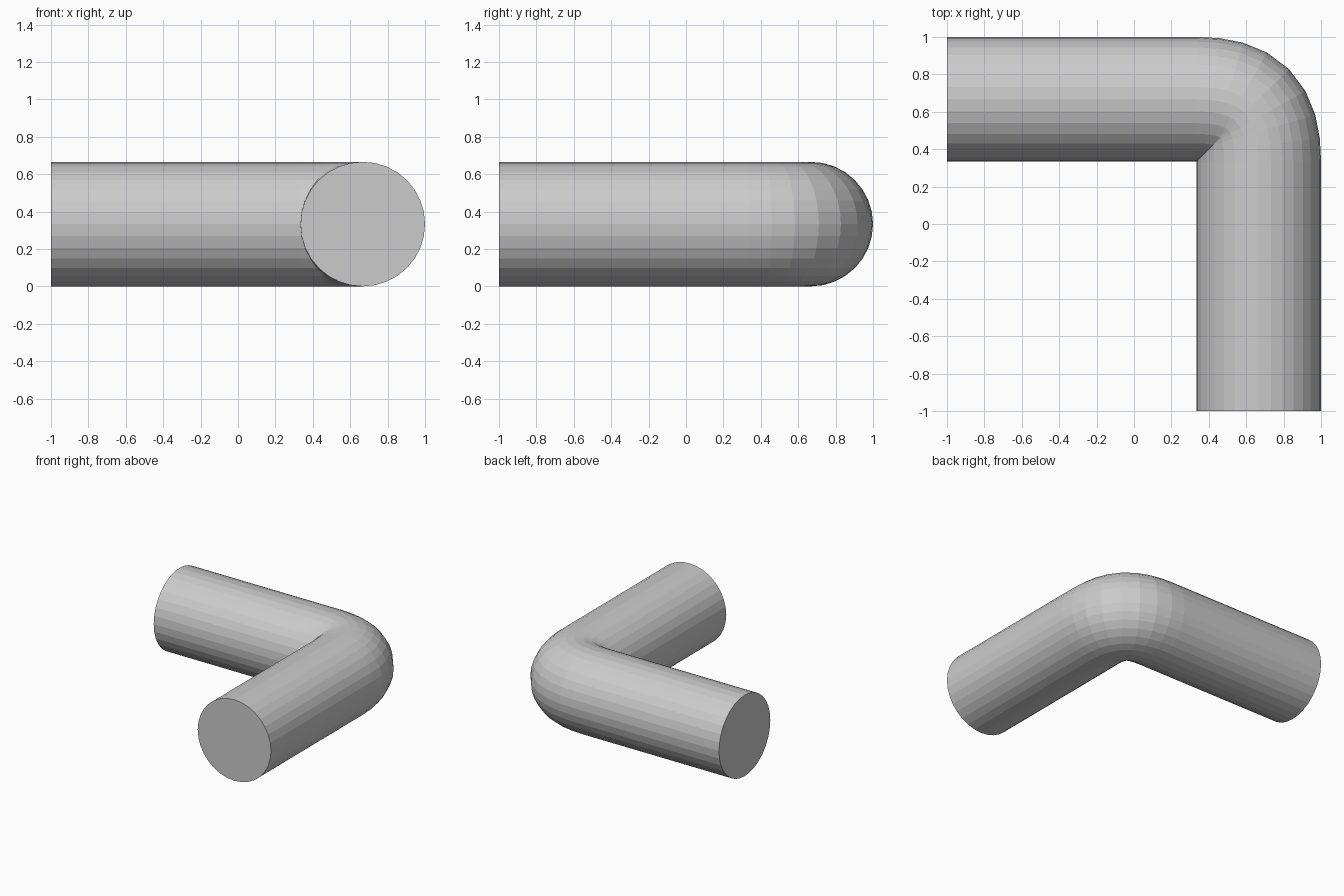
import bpy

if "Cube" in bpy.data.objects:
    bpy.data.objects.remove(bpy.data.objects["Cube"])

R = 0.333            # pipe radius
C = 1 - R            # centre line offset
S = C - R            # where the bend starts
K = 0.74 * (C - S)   # bend handle length

# elbow pipe: centre line as a bezier with a round bevel
curve = bpy.data.curves.new("elbow_pipe", "CURVE")
curve.dimensions = "3D"
curve.resolution_u = 8
curve.bevel_depth = R
curve.bevel_resolution = 14
curve.use_fill_caps = True

sp = curve.splines.new("BEZIER")
sp.use_smooth = False
path = [  # point, left handle, right handle
    ((-1, C), (-1.2, C), (-0.6, C)),
    ((S, C), (S - 0.4, C), (S + K, C)),
    ((C, S), (C, S + K), (C, S - 0.4)),
    ((C, -1), (C, -0.6), (C, -1.2)),
]
sp.bezier_points.add(len(path) - 1)
for bp, (co, left, right) in zip(sp.bezier_points, path):
    bp.handle_left_type = bp.handle_right_type = "FREE"
    bp.co = (*co, R)
    bp.handle_left = (*left, R)
    bp.handle_right = (*right, R)

pipe = bpy.data.objects.new("elbow_pipe", curve)
bpy.context.collection.objects.link(pipe)

# turn into a flat-shaded mesh
bpy.context.view_layer.objects.active = pipe
pipe.select_set(True)
bpy.ops.object.convert(target="MESH")
bpy.ops.object.shade_flat()
